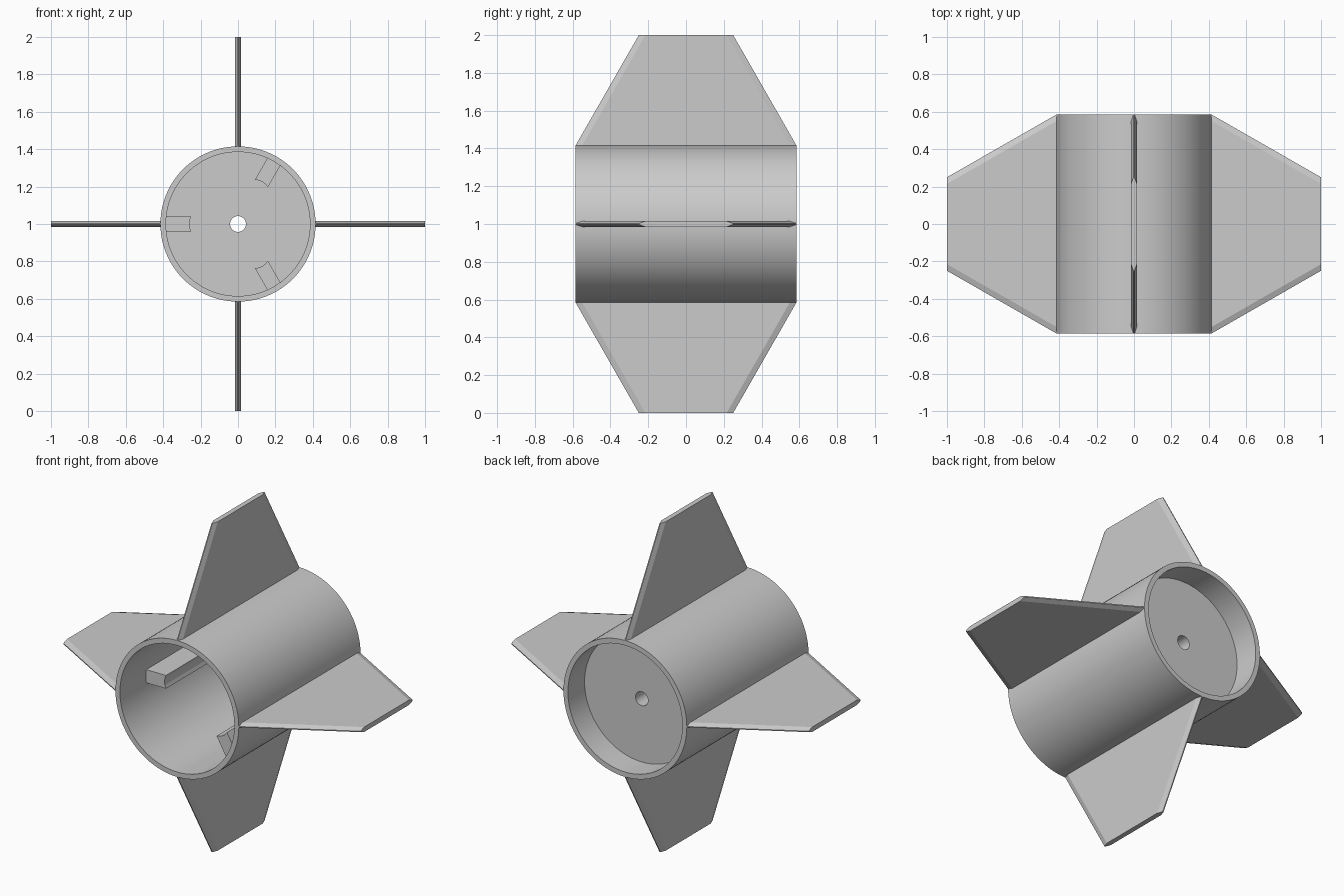
import bpy, bmesh, math
from mathutils import Matrix, Vector

cube = bpy.data.objects.get("Cube")
if cube:
    bpy.data.objects.remove(cube, do_unlink=True)

R_OUT, R_IN, R_HOLE, HALF = 0.415, 0.385, 0.042, 0.585
PLATE_FRONT, PLATE_BACK = 0.325, 0.425
AXIS_Z = 1.0

grey = bpy.data.materials.new("plain grey")
grey.use_nodes = True
color = (0.6, 0.6, 0.6, 1)
grey.diffuse_color = color
grey.node_tree.nodes["Principled BSDF"].inputs["Base Color"].default_value = color


def finish(name, bm, angle=0.0, smooth=False):
    """Turn a bmesh into an object, rotated about the tube axis."""
    bmesh.ops.remove_doubles(bm, verts=bm.verts, dist=1e-5)
    bmesh.ops.recalc_face_normals(bm, faces=bm.faces)
    bm.transform(Matrix.Translation((0, 0, AXIS_Z)) @ Matrix.Rotation(-angle, 4, 'Y'))
    mesh = bpy.data.meshes.new(name)
    bm.to_mesh(mesh)
    bm.free()
    mesh.materials.append(grey)
    obj = bpy.data.objects.new(name, mesh)
    bpy.context.collection.objects.link(obj)
    if smooth:
        bpy.ops.object.select_all(action='DESELECT')
        obj.select_set(True)
        bpy.context.view_layer.objects.active = obj
        bpy.ops.object.shade_smooth_by_angle(angle=math.radians(30))
    return obj


def loft(rings):
    """Join matching rings of points and cap both ends."""
    bm = bmesh.new()
    loops = [[bm.verts.new(p) for p in ring] for ring in rings]
    n = len(loops[0])
    for a, b in zip(loops, loops[1:]):
        for i in range(n):
            j = (i + 1) % n
            bm.faces.new((a[i], a[j], b[j], b[i]))
    bm.faces.new(loops[0])
    bm.faces.new(loops[-1])
    return bm


# Tube with recessed, drilled bulkhead: one turned profile of (radius, y)
profile = [(R_OUT, -HALF), (R_OUT, HALF), (R_IN, HALF), (R_IN, PLATE_BACK),
           (R_HOLE, PLATE_BACK), (R_HOLE, PLATE_FRONT), (R_IN, PLATE_FRONT), (R_IN, -HALF)]
bm = bmesh.new()
verts = [bm.verts.new((r, y, 0)) for r, y in profile]
edges = [bm.edges.new((verts[i], verts[(i + 1) % len(verts)])) for i in range(len(verts))]
bmesh.ops.spin(bm, geom=verts + edges, cent=(0, 0, 0), axis=(0, 1, 0),
               angle=math.tau, steps=96)
finish("tube_body", bm, smooth=True)


# Four fins with chamfered sloping edges
def fin_ring(r, half_y, thick=0.015, edge=0.003, chamfer=0.035):
    inner = half_y - chamfer
    return [(r, y, z) for y, z in (
        (half_y, -edge), (half_y, edge), (inner, thick), (-inner, thick),
        (-half_y, edge), (-half_y, -edge), (-inner, -thick), (inner, -thick))]


for i, side in enumerate(("left", "top", "right", "bottom")):
    rings = [fin_ring(0.4, HALF), fin_ring(R_OUT, HALF), fin_ring(1.0, 0.25)]
    finish(side + "_fin", loft(rings), i * math.pi / 2)

# Three inner guide blocks with a hollowed inner end
WIDTH = 0.04
hollow = [(0.25 - 0.01 * (1 - t * t), t * WIDTH) for t in (-1, -0.5, 0, 0.5, 1)]
hollow = [(0.25 + 0.01 * (1 - (z / WIDTH) ** 2), z) for _, z in hollow]
section = hollow + [(0.392, WIDTH), (0.392, -WIDTH)]
for name, degrees in (("upper", 60), ("side", 180), ("lower", -60)):
    rings = [[(r, y, z) for r, z in section] for y in (-0.335, PLATE_FRONT + 0.01)]
    finish(name + "_guide_block", loft(rings), math.radians(degrees))
